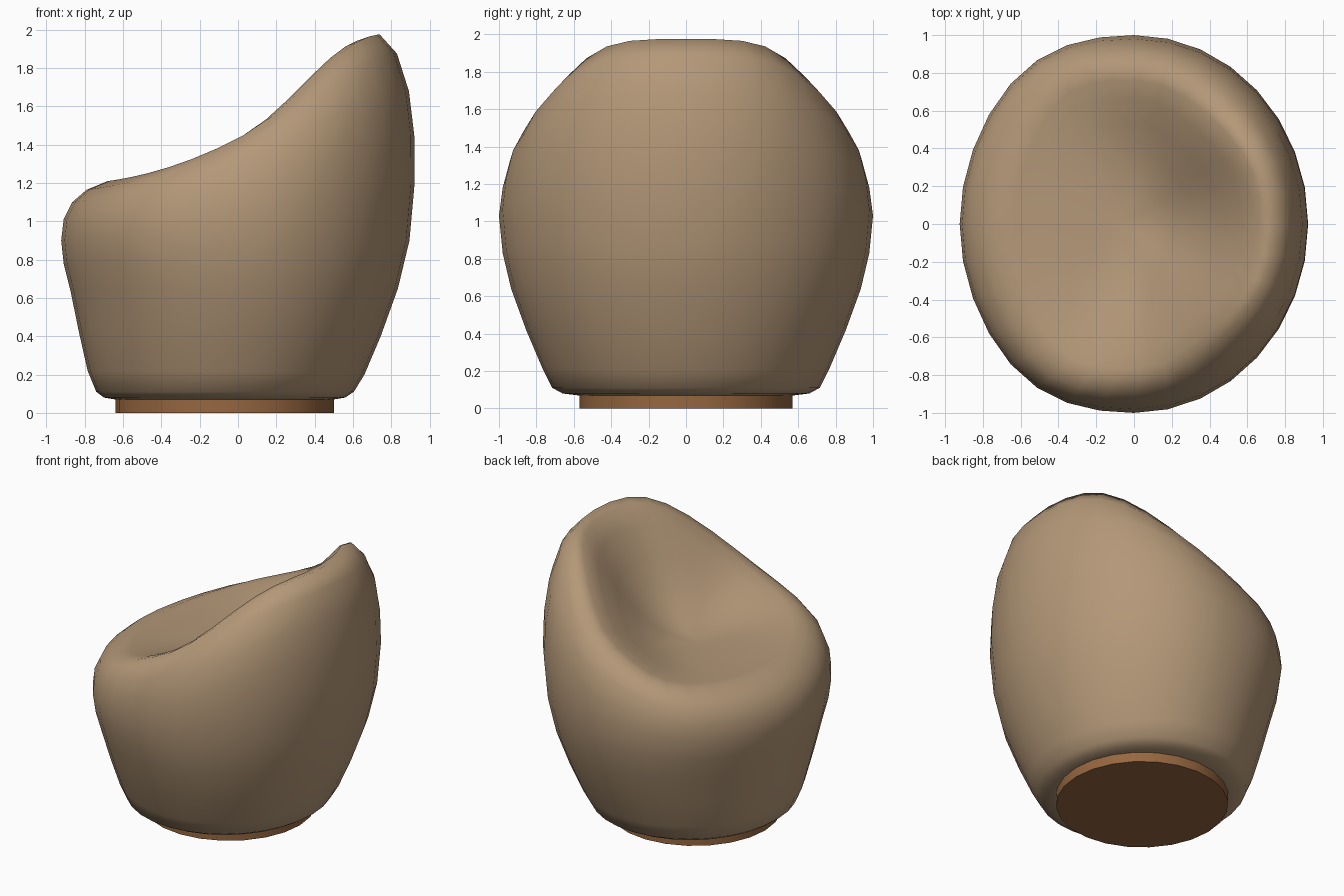
import bpy, bmesh, math

if "Cube" in bpy.data.objects:
    bpy.data.objects.remove(bpy.data.objects["Cube"])

SIDES = 32


def material(name, rgb):
    m = bpy.data.materials.new(name)
    m.diffuse_color = (*rgb, 1)
    m.use_nodes = True
    m.node_tree.nodes["Principled BSDF"].inputs["Base Color"].default_value = m.diffuse_color
    return m


def finish(bm, name, mat, angle):
    bmesh.ops.recalc_face_normals(bm, faces=bm.faces)
    me = bpy.data.meshes.new(name)
    bm.to_mesh(me)
    bm.free()
    me.materials.append(mat)
    ob = bpy.data.objects.new(name, me)
    bpy.context.collection.objects.link(ob)
    bpy.ops.object.select_all(action='DESELECT')
    ob.select_set(True)
    bpy.context.view_layer.objects.active = ob
    bpy.ops.object.shade_smooth_by_angle(angle=math.radians(angle))
    return ob


def ring_points(xl, zl, xr, zr, half_y, z_side, fuller=0, narrower=0):
    """Ellipse tilted and bent through its low, side and high points;
    fuller towards -x and narrower towards +x."""
    pts = []
    for i in range(SIDES):
        a = 2 * math.pi * i / SIDES
        c = math.cos(a)
        bulge = c * c * (1 - c * c)
        z = z_side + (zr - zl) / 2 * c + ((zr + zl) / 2 - z_side) * c * c
        if c > 0:
            z += 0.42 * max(zr - zl, 0) * bulge
        y = half_y * math.sin(a) * (1 + bulge * (-narrower if c > 0 else fuller))
        pts.append(((xl + xr) / 2 + (xr - xl) / 2 * c, y, z))
    return pts


fabric = material("tan fabric", (0.456, 0.314, 0.188))
wood = material("brown wood", (0.305, 0.135, 0.051))

# Outer shell, from the underside to the crest of the rim
outer = [
    (-.64, .07, .50, .07, .58, .07),
    (-.70, .08, .56, .08, .66, .08),
    (-.74, .11, .605, .11, .715, .11),
    (-.785, .22, .66, .20, .77, .22),
    (-.83, .42, .745, .40, .855, .42, .05),
    (-.875, .64, .835, .65, .935, .64, .1),
    (-.91, .78, .895, .90, .98, .83, .15),
    (-.923, .90, .922, 1.20, 1.0, 1.03, .2),
    (-.91, 1.01, .92, 1.45, .98, 1.18, .25),
    (-.865, 1.10, .892, 1.68, .945, 1.31, .3, .05),
    (-.79, 1.165, .83, 1.875, .893, 1.395, .4, .2),
    (-.68, 1.21, .74, 1.975, .825, 1.45, .5, .35),
]
rings = [ring_points(*r) for r in outer]

# Dished seat: the rim shrinks inwards while sinking to the seat level
SEAT_Z, SEAT_X, RIM_X = 1.23, -0.1, 0.03
rim = rings[-1]
for f, s in [(.92, .97), (.8, .81), (.65, .55), (.5, .31), (.33, .13), (.16, .03)]:
    cx = SEAT_X + (RIM_X - SEAT_X) * f
    rings.append([(cx + (x - RIM_X) * f, y * f, SEAT_Z + (z - SEAT_Z) * s)
                  for x, y, z in rim])

bm = bmesh.new()
loops = [[bm.verts.new(p) for p in r] for r in rings]
for lo, hi in zip(loops, loops[1:]):
    for i in range(SIDES):
        j = (i + 1) % SIDES
        bm.faces.new((lo[i], lo[j], hi[j], hi[i]))
bm.faces.new(loops[0][::-1])
mid = bm.verts.new((SEAT_X, 0, SEAT_Z))
for i in range(SIDES):
    bm.faces.new((loops[-1][i], loops[-1][(i + 1) % SIDES], mid))
finish(bm, "chair_body", fabric, 150)

# Round plinth under the body
bm = bmesh.new()
bmesh.ops.create_cone(bm, cap_ends=True, segments=24, radius1=.57, radius2=.57, depth=.1)
bmesh.ops.translate(bm, verts=bm.verts, vec=(-.07, 0, .05))
finish(bm, "base_plinth", wood, 30)
